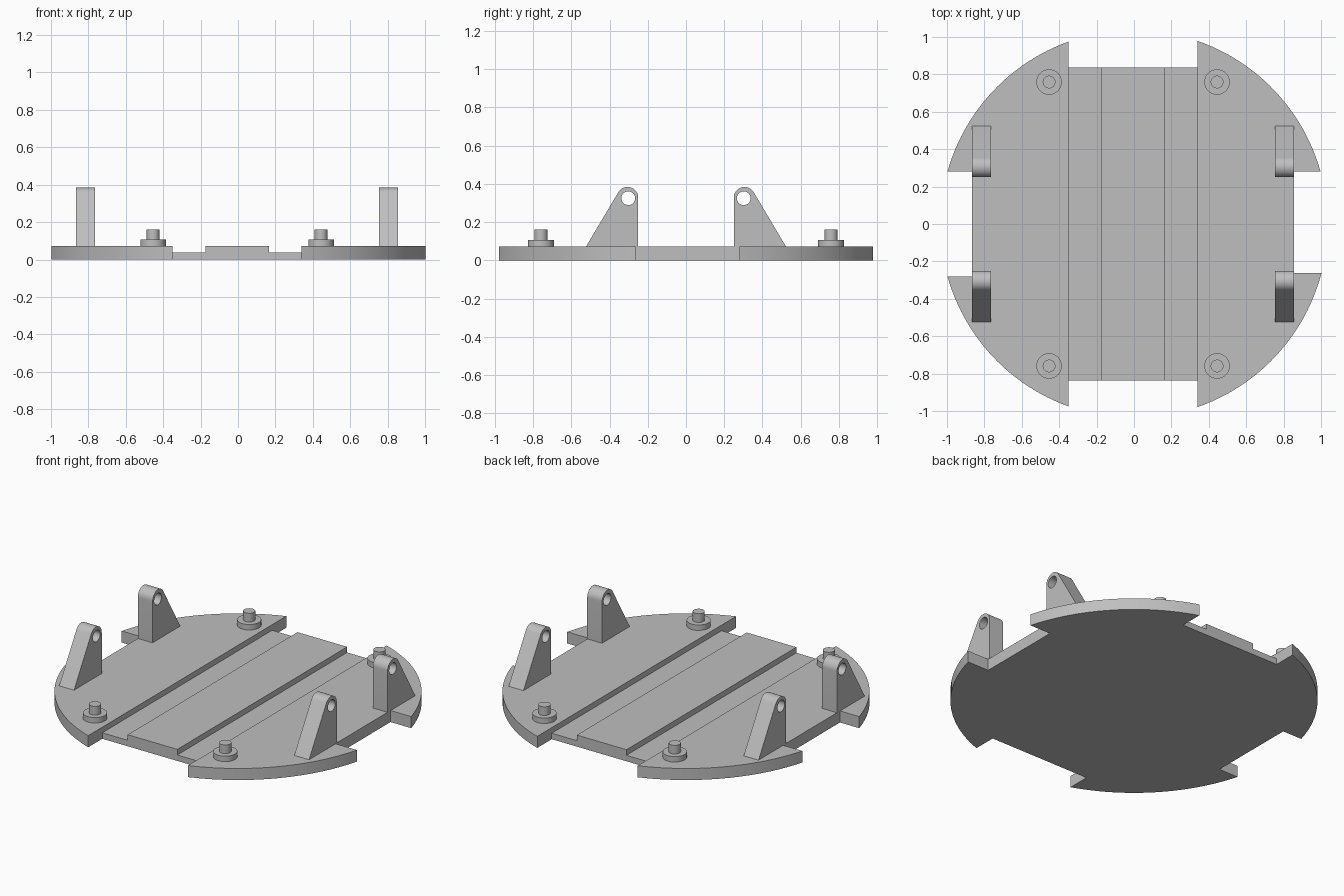
import bpy, bmesh
from math import sin, cos, pi, radians, sqrt, asin, atan2, acos, hypot
from mathutils import Vector

if "Cube" in bpy.data.objects:
    bpy.data.objects.remove(bpy.data.objects["Cube"], do_unlink=True)

GREY = (0.52, 0.52, 0.52, 1)
grey = bpy.data.materials.new("plain grey")
grey.use_nodes = True
grey.diffuse_color = GREY
grey.node_tree.nodes["Principled BSDF"].inputs["Base Color"].default_value = GREY


def arc(cx, cy, r, start, end, steps):
    return [(cx + r * cos(start + (end - start) * i / steps),
             cy + r * sin(start + (end - start) * i / steps)) for i in range(steps + 1)]


def circle(cx, cy, r, steps=40):
    return arc(cx, cy, r, 0, 2 * pi, steps)[:-1]


def extrude(name, loops, axis, low, high):
    """Solid from closed 2D loops (later loops are holes), extruded along x or z."""
    bm = bmesh.new()
    edges = []
    for loop in loops:
        verts = [bm.verts.new((low, u, v) if axis == "x" else (u, v, low)) for u, v in loop]
        edges += [bm.edges.new((a, b)) for a, b in zip(verts, verts[1:] + verts[:1])]
    if len(loops) == 1:
        bm.faces.new(verts)
    else:
        bmesh.ops.triangle_fill(bm, use_beauty=True, edges=edges)
    out = bmesh.ops.extrude_face_region(bm, geom=bm.faces[:])
    new = [g for g in out["geom"] if isinstance(g, bmesh.types.BMVert)]
    shift = Vector((1, 0, 0) if axis == "x" else (0, 0, 1)) * (high - low)
    bmesh.ops.translate(bm, verts=new, vec=shift)
    bmesh.ops.recalc_face_normals(bm, faces=bm.faces[:])
    mesh = bpy.data.meshes.new(name)
    bm.to_mesh(mesh)
    bm.free()
    mesh.materials.append(grey)
    obj = bpy.data.objects.new(name, mesh)
    bpy.context.collection.objects.link(obj)
    bpy.ops.object.select_all(action="DESELECT")
    obj.select_set(True)
    bpy.context.view_layer.objects.active = obj
    bpy.ops.object.shade_smooth_by_angle(angle=radians(30))
    return obj


def rectangle(x0, x1, y):
    return [(x0, -y), (x1, -y), (x1, y), (x0, y)]


R = 1.036       # disc radius
TOP = 0.072     # deck height
MID = -0.005    # centre line of the fittings


# Side decks: disc segments with a notch in the outer edge
def side_deck(name, side, inner, notch, front_y, back_y):
    rim_top = pi / 2 - asin(abs(inner) / R)
    back = arc(0, 0, R, rim_top, asin(back_y / R), 24)
    front = arc(0, 0, R, -asin(front_y / R), -rim_top, 24)
    loop = [(side * x, y) for x, y in back + [(notch, back_y), (notch, -front_y)] + front]
    extrude(name, [loop], "z", 0, TOP)


side_deck("left_deck", 1, 0.34, 0.855, 0.262, 0.28)
side_deck("right_deck", -1, 0.35, 0.865, 0.28, 0.28)

# Sunken channel floor with the raised centre rail
extrude("channel_floor", [rectangle(-0.35, 0.34, 0.836)], "z", 0, 0.037)
extrude("centre_rail", [rectangle(-0.175, 0.167, 0.836)], "z", 0.037, TOP)

# Lug profile: rounded head with a hole, upright inner side, sloping outer side
HY, HZ, HR = 0.306, 0.328, 0.056
FOOT = 0.523
dy, dz = FOOT - HY, TOP - HZ
tangent = atan2(dz, dy) + acos(HR / hypot(dy, dz))
outline = [(FOOT, TOP)] + arc(HY, HZ, HR, tangent, pi, 18) + [(HY - HR, TOP)]
hole = circle(HY - 0.004, HZ - 0.003, 0.036, 32)

for side, x_name in ((1, "left"), (-1, "right")):
    for end, y_name in ((1, "back"), (-1, "front")):
        # Pierced lugs
        loops = [[(end * y, z) for y, z in loop] for loop in (outline, hole)]
        cx = MID + side * 0.81
        extrude(f"{y_name}_{x_name}_lug", loops, "x", cx - 0.051, cx + 0.051)
        # Stepped studs
        sx, sy = MID + side * 0.449, end * 0.759
        extrude(f"{y_name}_{x_name}_stud_collar", [circle(sx, sy, 0.068)], "z", TOP, 0.106)
        extrude(f"{y_name}_{x_name}_stud_pin", [circle(sx, sy, 0.034)], "z", 0.106, 0.16)
